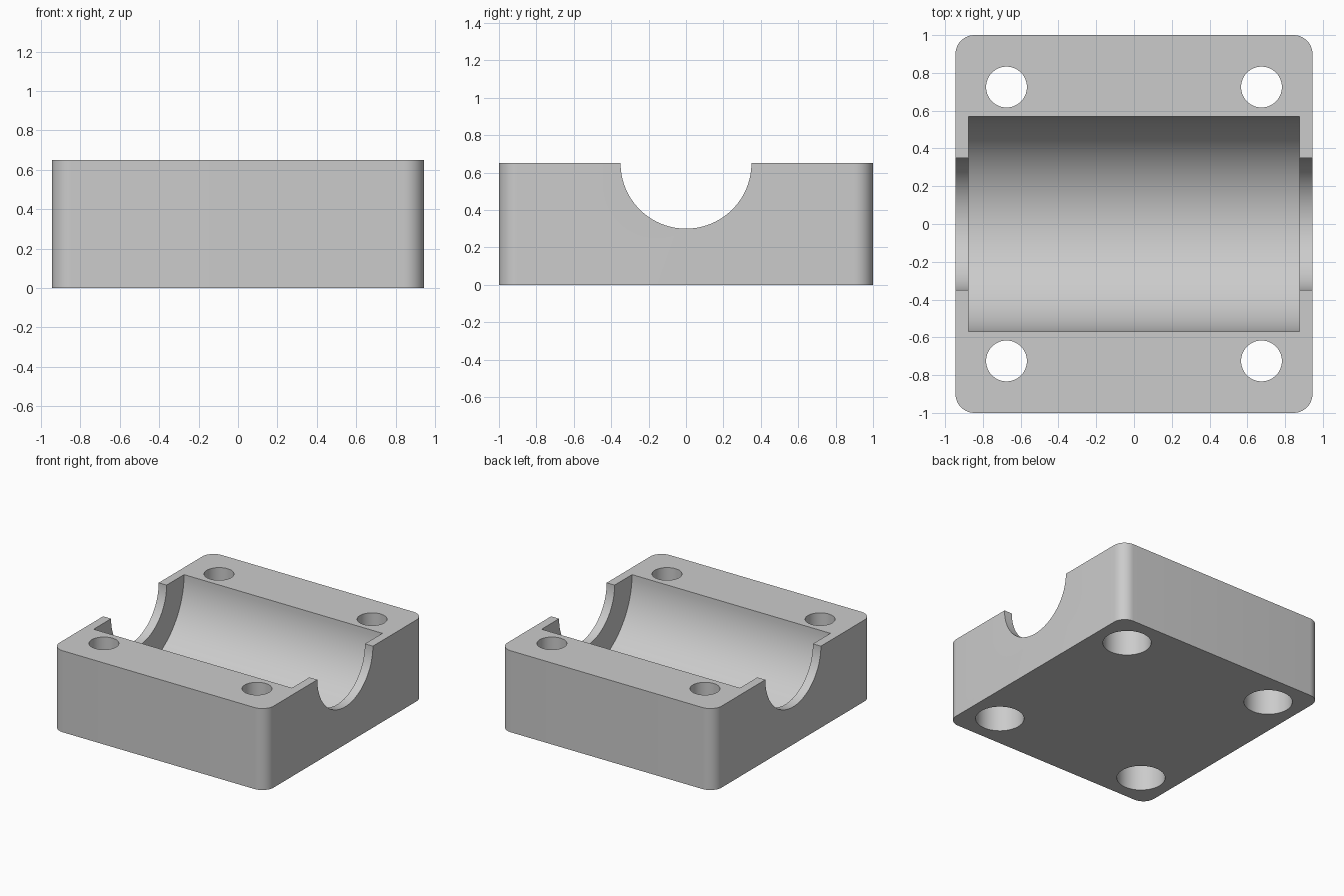
import bpy
import bmesh
import math
from mathutils import Matrix

cube = bpy.data.objects.get("Cube")
if cube:
    bpy.data.objects.remove(cube, do_unlink=True)

HALF_X, HALF_Y, HEIGHT = 0.945, 1.0, 0.65

grey = bpy.data.materials.new("light grey")
grey.use_nodes = True
grey.diffuse_color = (0.6, 0.6, 0.6, 1)
grey.node_tree.nodes["Principled BSDF"].inputs["Base Color"].default_value = (0.6, 0.6, 0.6, 1)


def add_object(name, bm):
    bmesh.ops.recalc_face_normals(bm, faces=bm.faces)
    mesh = bpy.data.meshes.new(name)
    bm.to_mesh(mesh)
    bm.free()
    mesh.materials.append(grey)
    obj = bpy.data.objects.new(name, mesh)
    bpy.context.collection.objects.link(obj)
    return obj


def cylinder(name, radius, length, centre, along_x=False):
    bm = bmesh.new()
    matrix = Matrix.Translation(centre)
    if along_x:
        matrix = matrix @ Matrix.Rotation(math.pi / 2, 4, "Y")
    bmesh.ops.create_cone(bm, cap_ends=True, segments=96, radius1=radius,
                          radius2=radius, depth=length, matrix=matrix)
    return add_object(name, bm)


# Block with rounded upright corners
bm = bmesh.new()
bmesh.ops.create_cube(bm, size=1, matrix=Matrix.Translation((0, 0, HEIGHT / 2))
                      @ Matrix.Diagonal((2 * HALF_X, 2 * HALF_Y, HEIGHT, 1)))
upright = [e for e in bm.edges if abs(e.verts[0].co.z - e.verts[1].co.z) > 0.1]
bmesh.ops.bevel(bm, geom=upright, offset=0.1, segments=12, profile=0.5, affect="EDGES")
block = add_object("bearing_block", bm)

# Bearing seat and the narrower shaft openings at its ends
cutters = [
    cylinder("seat_cutter", 0.57, 1.75, (0, 0, HEIGHT), True),
    cylinder("shaft_cutter", 0.35, 3, (0, 0, HEIGHT), True),
]

# Bolt holes, widened from below for the bolt heads
HEAD_DEPTH = 0.32
for x in (-0.675, 0.675):
    for y in (-0.725, 0.725):
        cutters.append(cylinder("bolt_cutter", 0.108, 2, (x, y, 0)))
        cutters.append(cylinder("head_cutter", 0.177, 2 * HEAD_DEPTH, (x, y, 0)))

# Cut everything out of the block
bpy.ops.object.select_all(action="DESELECT")
bpy.context.view_layer.objects.active = block
block.select_set(True)
for cutter in cutters:
    cutter.hide_render = True
    mod = block.modifiers.new("cut", "BOOLEAN")
    mod.operation = "DIFFERENCE"
    mod.solver = "EXACT"
    mod.object = cutter
    bpy.ops.object.modifier_apply(modifier=mod.name)
    bpy.data.objects.remove(cutter, do_unlink=True)

bpy.ops.object.shade_smooth_by_angle(angle=math.radians(30))
